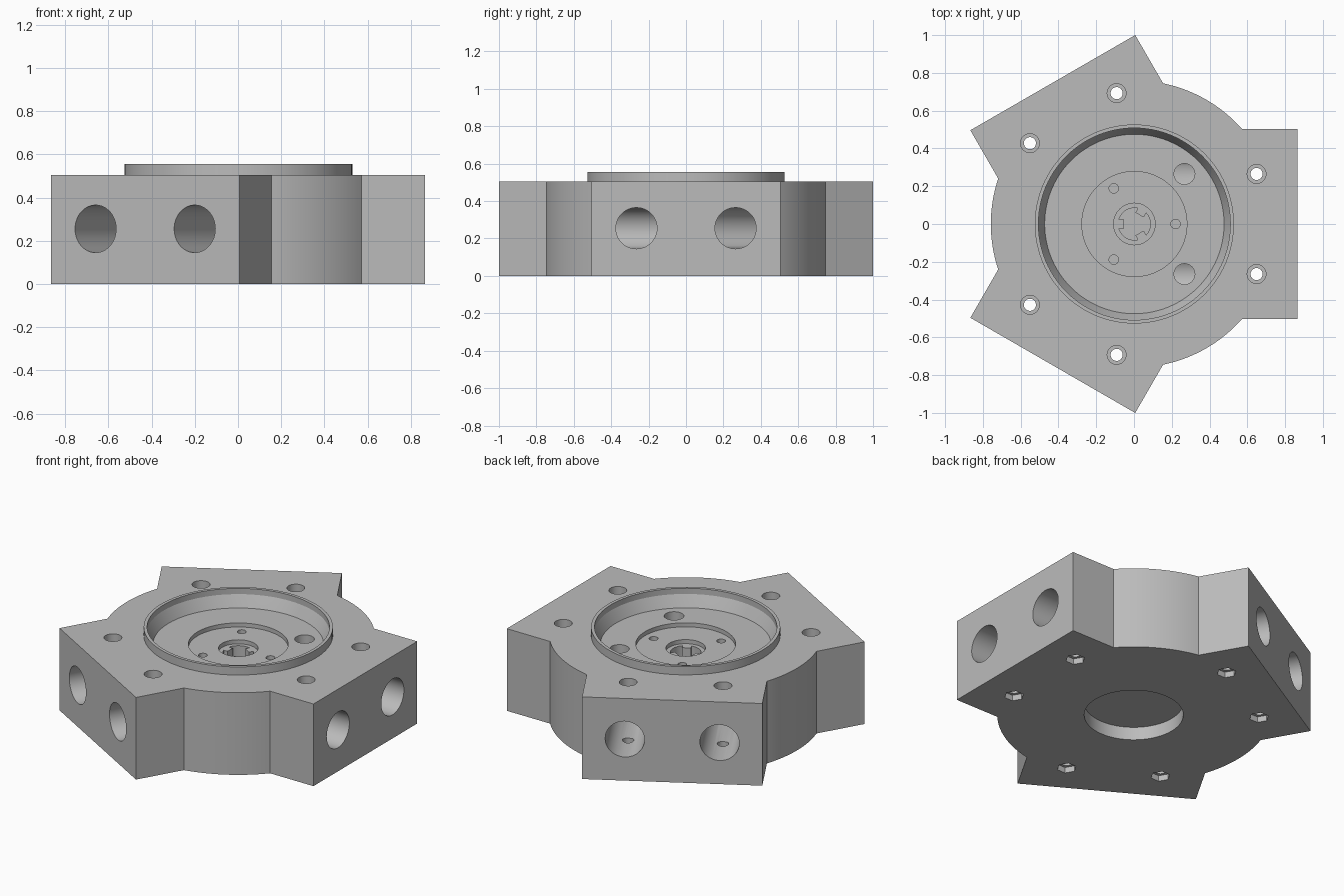
import bpy, bmesh, math
from mathutils import Matrix

cube = bpy.data.objects.get("Cube")
if cube:
    bpy.data.objects.remove(cube)

R, REACH, HALF, TOP, RIM = 0.76, 0.864, 0.504, 0.505, 0.555
BORE, OFFSET, BOLT_X = 0.11, 0.265, 0.647
THIRDS = [math.radians(a) for a in (0, 120, 240)]

grey = bpy.data.materials.new("machined grey")
grey.use_nodes = True
grey.diffuse_color = (0.5, 0.5, 0.5, 1)
grey.node_tree.nodes["Principled BSDF"].inputs["Base Color"].default_value = (0.5, 0.5, 0.5, 1)


def finish(name, bm):
    bmesh.ops.recalc_face_normals(bm, faces=bm.faces)
    mesh = bpy.data.meshes.new(name)
    bm.to_mesh(mesh)
    bm.free()
    mesh.materials.append(grey)
    obj = bpy.data.objects.new(name, mesh)
    bpy.context.collection.objects.link(obj)
    return obj


def loft(name, rings):
    """Closed skin through rings of equal point count."""
    bm = bmesh.new()
    loops = [[bm.verts.new(p) for p in ring] for ring in rings]
    n = len(loops[0])
    for a, b in zip(loops, loops[1:]):
        for i in range(n):
            j = (i + 1) % n
            bm.faces.new((a[i], a[j], b[j], b[i]))
    bm.faces.new(loops[0])
    bm.faces.new(loops[-1])
    return finish(name, bm)


def turned(name, profile, x=0, y=0, sides=32, phase=0):
    """Solid of revolution from (radius, height) pairs."""
    angles = [phase + math.tau * i / sides for i in range(sides)]
    return loft(name, [[(x + r * math.cos(a), y + r * math.sin(a), z) for a in angles]
                       for r, z in profile])


def spin(x, y, a):
    return x * math.cos(a) - y * math.sin(a), x * math.sin(a) + y * math.cos(a)


def combine(target, tool, operation="DIFFERENCE"):
    tool.hide_render = True
    mod = target.modifiers.new("cut", "BOOLEAN")
    mod.operation, mod.solver, mod.object = operation, "EXACT", tool
    bpy.context.view_layer.update()
    graph = bpy.context.evaluated_depsgraph_get()
    mesh = bpy.data.meshes.new_from_object(target.evaluated_get(graph))
    target.modifiers.clear()
    target.data = mesh
    bpy.data.objects.remove(tool)


# Three-armed block: square arms joined by arcs of one circle
root = math.sqrt(R * R - HALF * HALF)
start = math.atan2(HALF, root)
end = math.radians(120) - start
outline = []
for a in THIRDS:
    outline += [spin(REACH, -HALF, a), spin(REACH, HALF, a)]
    for i in range(25):
        t = a + start + (end - start) * i / 24
        outline.append((R * math.cos(t), R * math.sin(t)))
body = loft("body", [[(x, y, z) for x, y in outline] for z in (0, TOP)])

# Raised collar around the cavity
combine(body, turned("collar", [(0.527, 0.4), (0.527, RIM)], sides=96), "UNION")

# Stepped cavity: tapered wall, floor, seat and keyed socket
combine(body, turned("cavity", [
    (0.085, 0.32), (0.085, 0.4), (0.11, 0.4), (0.11, 0.425), (0.278, 0.425), (0.278, 0.45),
    (0.475, 0.45), (0.503, 0.51), (0.508, 0.52), (0.508, 0.6)], sides=96))

# Round recess underneath
combine(body, turned("bottom_recess", [(0.276, -0.1), (0.276, 0.08)], sides=96))

# Mitred bores, each joining two neighbouring arms
circle = [math.tau * i / 48 for i in range(48)]
section = [(OFFSET + BORE * math.cos(t), 0.255 + BORE * math.sin(t)) for t in circle]
c, s = math.cos(math.radians(120)), math.sin(math.radians(120))
outer = [(1.0, y, z) for y, z in section]
miter = [(y / math.sqrt(3), y, z) for y, z in section]
opposite = [(x * c + y * s, x * s - y * c, z) for x, y, z in outer]
for a in THIRDS:
    tool = loft("bore", [outer, miter, opposite])
    tool.data.transform(Matrix.Rotation(a, 4, "Z"))
    combine(body, tool)

# Bolt holes with counterbores above and hexagonal nut pockets below
for a in THIRDS:
    for side in (-1, 1):
        x, y = spin(BOLT_X, side * OFFSET, a)
        combine(body, turned("bolt_hole", [(0.032, -0.1), (0.032, 0.45), (0.05, 0.45), (0.05, 0.6)], x, y))
        combine(body, turned("nut_pocket", [(0.055, -0.1), (0.055, 0.035)], x, y, 6, a))

# Wire passages from the cavity floor into the front pair of bores
for side in (-1, 1):
    combine(body, turned("passage", [(0.055, 0.26), (0.055, 0.6)], OFFSET, side * OFFSET))

# Small screw holes in the seat
for a in THIRDS:
    x, y = spin(0.218, 0, a)
    combine(body, turned("screw_hole", [(0.025, 0.36), (0.025, 0.6)], x, y, 24))

# Three keys standing in the socket
for a in THIRDS:
    t = a + math.radians(60)
    corners = [spin(x, y, t) for x, y in ((0.055, -0.025), (0.1, -0.025), (0.1, 0.025), (0.055, 0.025))]
    combine(body, loft("key", [[(x, y, z) for x, y in corners] for z in (0.3, 0.4)]), "UNION")

# Centre the block and smooth the curved walls
body.data.transform(Matrix.Translation((0.002, 0, 0)))
bpy.ops.object.select_all(action="DESELECT")
body.select_set(True)
bpy.context.view_layer.objects.active = body
bpy.ops.object.shade_smooth_by_angle(angle=math.radians(25))
